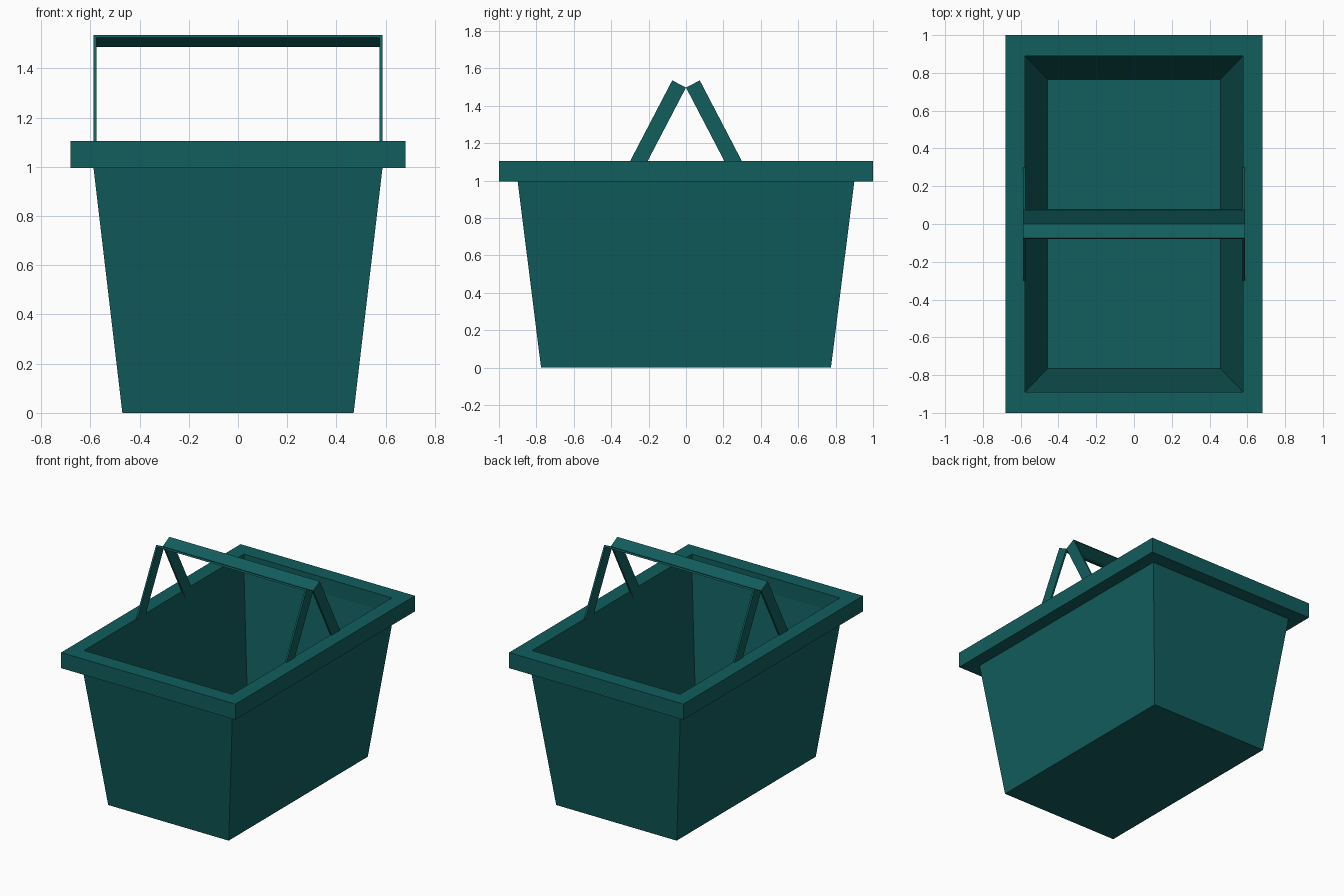
import bpy, bmesh
from mathutils import Vector

if "Cube" in bpy.data.objects:
    bpy.data.objects.remove(bpy.data.objects["Cube"])

teal = bpy.data.materials.new("teal_plastic")
teal.diffuse_color = (0.006, 0.11, 0.11, 1)
teal.use_nodes = True
teal.node_tree.nodes["Principled BSDF"].inputs["Base Color"].default_value = teal.diffuse_color


def finish(name, bm):
    bmesh.ops.recalc_face_normals(bm, faces=bm.faces[:])
    mesh = bpy.data.meshes.new(name)
    bm.to_mesh(mesh)
    bm.free()
    mesh.materials.append(teal)
    obj = bpy.data.objects.new(name, mesh)
    bpy.context.collection.objects.link(obj)
    return obj


def rectangle_loft(name, rings):
    """Skin a sequence of (half x, half y, z) rectangles, capping both ends."""
    bm = bmesh.new()
    loops = [[bm.verts.new((sx * hx, sy * hy, z))
              for sx, sy in ((-1, -1), (1, -1), (1, 1), (-1, 1))]
             for hx, hy, z in rings]
    for a, b in zip(loops, loops[1:]):
        for i in range(4):
            j = (i + 1) % 4
            bm.faces.new((a[i], a[j], b[j], b[i]))
    bm.faces.new(loops[0])
    bm.faces.new(loops[-1])
    return finish(name, bm)


# Tapered tub with overhanging rim, thin walls and inner floor
rectangle_loft("basket_tub", [
    (0.47, 0.775, 0.0),
    (0.587, 0.90, 0.995),
    (0.68, 1.0, 0.995),
    (0.68, 1.0, 1.105),
    (0.577, 0.89, 1.105),
    (0.577, 0.89, 0.995),
    (0.458, 0.765, 0.01),
])


def handle(name, side):
    """U-shaped strap leaning towards the centre; side is -1 front, 1 back."""
    along = Vector((0, -side * 0.4626, 0.8866))
    across = Vector((0, side * 0.8866, 0.4626))
    top = Vector((0, 0, 1.497))
    half, thick, length, width = 0.587, 0.012, 0.50, 0.083
    inner = half - thick
    profile = [(-half, -length), (-half, 0), (half, 0), (half, -length),
               (inner, -length), (inner, -thick), (-inner, -thick), (-inner, -length)]
    bm = bmesh.new()
    face = bm.faces.new([bm.verts.new(top + Vector((x, 0, 0)) + along * d)
                         for x, d in profile])
    out = bmesh.ops.extrude_face_region(bm, geom=[face], use_keep_orig=True)
    moved = [v for v in out["geom"] if isinstance(v, bmesh.types.BMVert)]
    bmesh.ops.translate(bm, verts=moved, vec=across * width)
    return finish(name, bm)


# Pair of carrying handles meeting above the middle
handle("front_handle", -1)
handle("back_handle", 1)
